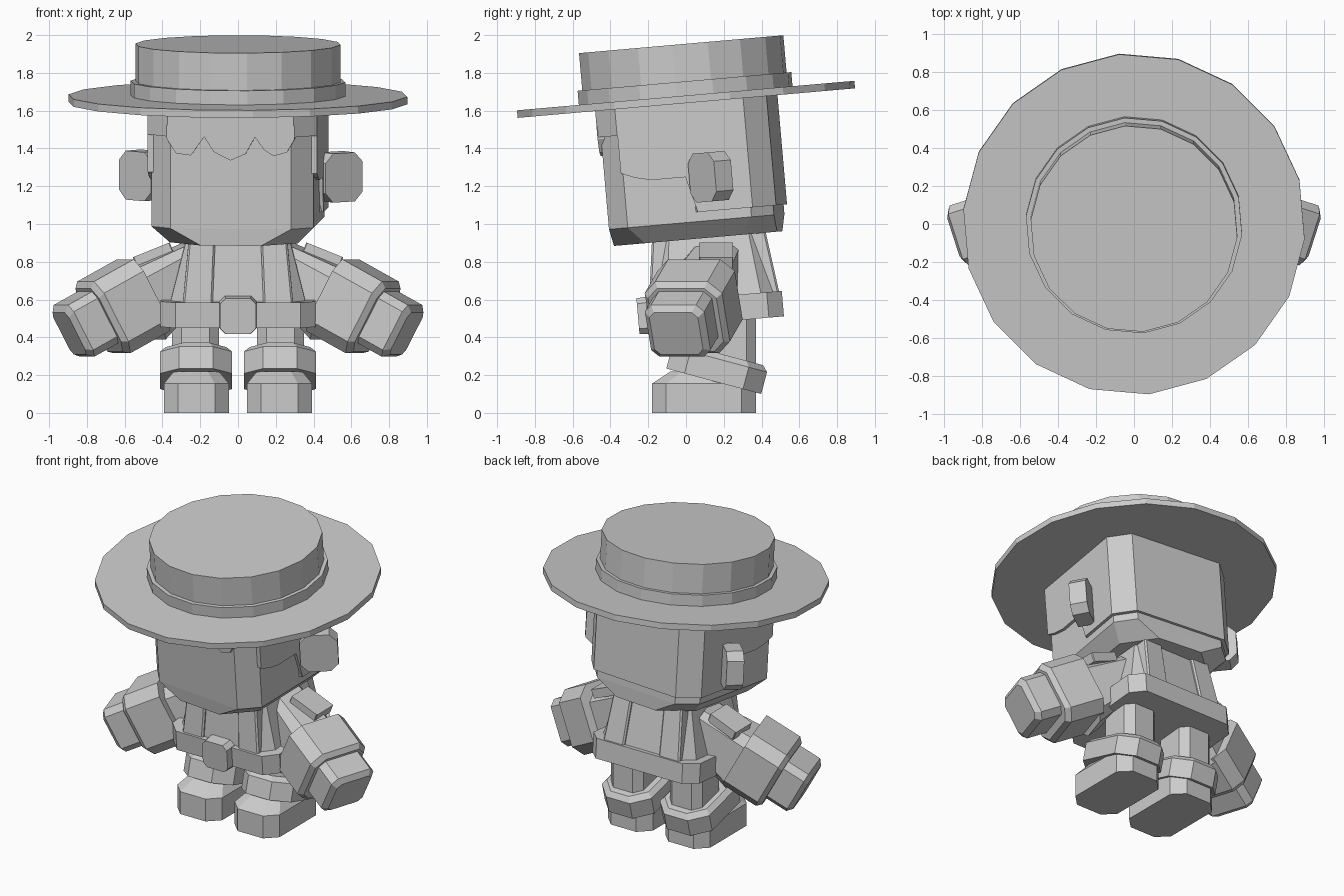
import bpy, bmesh, math
from mathutils import Matrix, Vector

if "Cube" in bpy.data.objects:
    bpy.data.objects.remove(bpy.data.objects["Cube"])

grey = bpy.data.materials.new("plain grey")
grey.diffuse_color = (0.6, 0.6, 0.6, 1)
grey.use_nodes = True
grey.node_tree.nodes["Principled BSDF"].inputs["Base Color"].default_value = grey.diffuse_color
R = lambda deg, axis: Matrix.Rotation(math.radians(deg), 4, axis)
T = lambda x, y, z: Matrix.Translation((x, y, z))
FLIP = Matrix.Scale(-1, 4, (1, 0, 0))


def rings(name, loops, m):
    """Skin a stack of point loops and cap both ends."""
    bm = bmesh.new()
    vs = [[bm.verts.new(m @ Vector(p)) for p in loop] for loop in loops]
    n = len(vs[0])
    for a, b in zip(vs, vs[1:]):
        for i in range(n):
            j = (i + 1) % n
            bm.faces.new((a[i], a[j], b[j], b[i]))
    bm.faces.new(vs[0][::-1])
    bm.faces.new(vs[-1])
    bmesh.ops.recalc_face_normals(bm, faces=bm.faces)
    me = bpy.data.meshes.new(name)
    bm.to_mesh(me)
    bm.free()
    me.materials.append(grey)
    bpy.context.collection.objects.link(bpy.data.objects.new(name, me))


def loft(name, levels, m):
    """Box with cut corners; levels are (z, cx, cy, half x, half y, chamfer)."""
    loops = []
    for z, cx, cy, hx, hy, c in levels:
        q = [(hx, -hy + c), (hx, hy - c), (hx - c, hy), (-hx + c, hy),
             (-hx, hy - c), (-hx, -hy + c), (-hx + c, -hy), (hx - c, -hy)]
        loops.append([(cx + x, cy + y, z) for x, y in q])
    rings(name, loops, m)


def prism(name, pts, z0, z1, m):
    rings(name, [[(x, y, z) for x, y in pts] for z in (z0, z1)], m)


def both(fn, name, *args, m, parent=Matrix()):
    """Build a part on the right and its mirror image on the left."""
    fn("right_" + name, *args, parent @ m)
    fn("left_" + name, *args, parent @ FLIP @ m)


FRONT = R(90, 'X')                                                # extrude to the front
SIDE = Matrix(((0, 0, 1), (1, 0, 0), (0, 1, 0))).to_4x4()          # extrude to the right

# Head and hat share one tilted, turned frame centred on the brim
head = T(0, 0, 1.66) @ R(5, 'X') @ R(-5, 'Z')


def disc(name, r, z0, z1):
    pts = [(r * math.cos(math.radians(20 * i)), r * math.sin(math.radians(20 * i))) for i in range(18)]
    prism(name, pts, z0, z1, head)


disc("hat_brim", 0.9, -0.02, 0.02)
disc("hat_band", 0.57, 0.02, 0.095)
disc("hat_crown", 0.545, 0.09, 0.293)

loft("head", [(-0.74, 0, 0, 0.34, 0.435, 0.18), (-0.65, 0, 0, 0.43, 0.44, 0.11),
              (0, 0, 0, 0.43, 0.44, 0.11)], head)

# Hair: cap under the hat, back, sides and zigzag fringe
loft("hair_cap", [(-0.16, 0, 0, 0.45, 0.457, 0.115), (0, 0, 0, 0.45, 0.457, 0.115)], head)
loft("hair_back", [(-0.6, 0, 0.2, 0.45, 0.257, 0.115), (0, 0, 0.2, 0.45, 0.257, 0.115)], head)
both(prism, "side_hair", [(-0.34, 0), (-0.34, -0.36), (-0.27, -0.39), (-0.18, -0.41), (0, -0.41),
                          (0.05, -0.6), (0.342, -0.6), (0.342, 0)], 0.4, 0.45, m=SIDE, parent=head)
prism("hair_fringe", [(-0.34, -0.1), (-0.34, -0.17), (-0.29, -0.25), (-0.21, -0.26), (-0.14, -0.16),
                      (-0.09, -0.24), (0, -0.285), (0.08, -0.25), (0.13, -0.16), (0.18, -0.23),
                      (0.23, -0.26), (0.3, -0.24), (0.34, -0.17), (0.34, -0.1)], 0.42, 0.457, head @ FRONT)

# Ears: octagonal plates turned half to the front
a = math.radians(50)
ear = Matrix(((math.sin(a), 0, math.cos(a), 0.52), (math.cos(a), 0, -math.sin(a), 0.14),
              (0, 1, 0, -0.42), (0, 0, 0, 1)))
both(loft, "ear", [(-0.055, 0, 0, 0.12, 0.13, 0.05), (0.055, 0, 0, 0.12, 0.13, 0.05)],
     m=ear, parent=head)

# Torso, belt, buckle and shoulder straps
body = T(0, 0.16, 0.48) @ R(5, 'X')
loft("torso", [(0, 0, 0, 0.37, 0.33, 0.08), (0.12, 0, 0, 0.36, 0.33, 0.08),
               (0.47, 0, 0, 0.27, 0.28, 0.07)], body)
loft("belt", [(0, 0, 0, 0.41, 0.36, 0.08), (0.135, 0, 0, 0.41, 0.36, 0.08)], body)
loft("buckle", [(0.33, 0, 0.068, 0.1, 0.1, 0.03), (0.41, 0, 0.068, 0.095, 0.095, 0.03)], body @ FRONT)
both(loft, "strap", [(0.1, 0.215, 0, 0.08, 0.35, 0.01), (0.47, 0.19, 0, 0.07, 0.3, 0.01)],
     m=Matrix(), parent=body)

# Arms: local z runs from the shoulder to the hand, local x points down
d = Vector((0.84, -0.27, -0.47)).normalized()
b = Vector((0.306, 0.952, 0))
b = (b - d * b.dot(d)).normalized()
down = b.cross(d)
arm = T(0.265, 0.15, 0.755) @ Matrix((down, b, d)).transposed().to_4x4()
both(loft, "sleeve", [(-0.06, 0.0, 0, 0.13, 0.13, 0.04), (0.31, 0.045, 0, 0.205, 0.16, 0.06)], m=arm)
both(loft, "cuff", [(0.28, 0, 0, 0.215, 0.215, 0.07), (0.53, 0, 0, 0.215, 0.215, 0.07),
                    (0.56, 0, 0, 0.19, 0.19, 0.06)], m=arm)
both(loft, "hand", [(0.5, -0.015, 0, 0.155, 0.165, 0.04), (0.71, -0.015, 0, 0.155, 0.165, 0.04),
                    (0.74, -0.015, 0, 0.125, 0.135, 0.03)], m=arm)
both(loft, "shoulder_plate", [(-0.035, 0, 0, 0.105, 0.09, 0.005), (0.025, 0, 0, 0.105, 0.09, 0.005)],
     m=T(0.45, 0.16, 0.84) @ R(22, 'Y'))

# Legs, tilted boot cuffs and shoes
both(loft, "leg", [(0.15, 0.225, 0.23, 0.125, 0.14, 0.05), (0.52, 0.225, 0.23, 0.125, 0.14, 0.05)],
     m=Matrix())
both(loft, "boot_cuff", [(-0.07, 0, 0, 0.19, 0.26, 0.1), (0.05, 0, 0, 0.19, 0.26, 0.1),
                         (0.08, 0, 0, 0.16, 0.23, 0.09)], m=T(0.222, 0.165, 0.235) @ R(-15, 'X'))
both(loft, "shoe", [(0, 0.22, 0.095, 0.172, 0.275, 0.075), (0.155, 0.22, 0.095, 0.172, 0.275, 0.075),
                    (0.22, 0.22, 0.12, 0.12, 0.2, 0.06)], m=Matrix())
